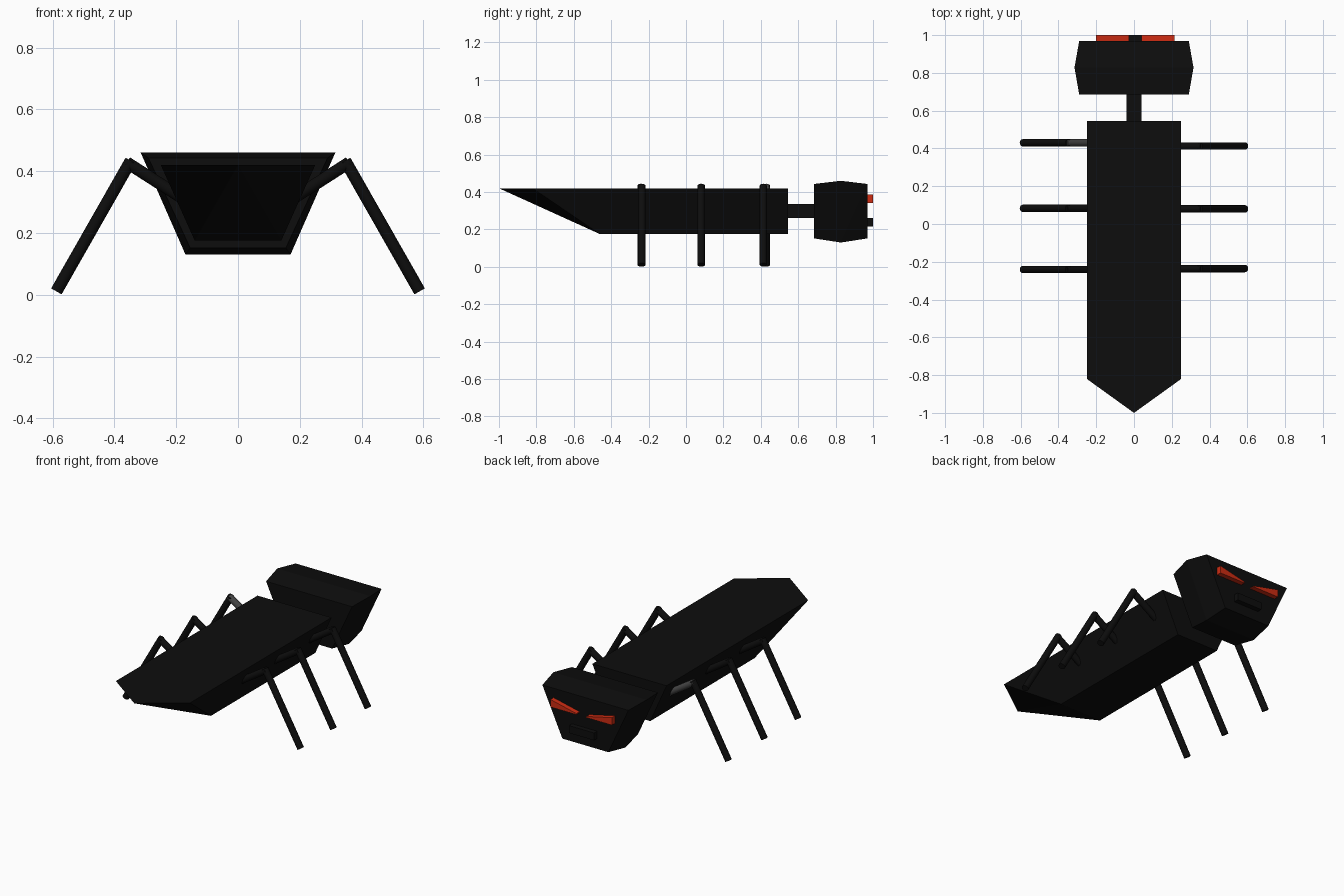
import bpy, bmesh
from mathutils import Vector

if "Cube" in bpy.data.objects:
    bpy.data.objects.remove(bpy.data.objects["Cube"])


def material(name, rgb):
    m = bpy.data.materials.new(name)
    m.diffuse_color = (*rgb, 1)
    m.use_nodes = True
    m.node_tree.nodes["Principled BSDF"].inputs["Base Color"].default_value = m.diffuse_color
    return m


BLACK = material("black", (0.004, 0.004, 0.004))
RED = material("red", (0.62, 0.025, 0.006))
GREY = material("dark_grey", (0.06, 0.06, 0.06))


def finish(name, bm, mat):
    bmesh.ops.recalc_face_normals(bm, faces=bm.faces)
    me = bpy.data.meshes.new(name)
    bm.to_mesh(me)
    bm.free()
    ob = bpy.data.objects.new(name, me)
    bpy.context.collection.objects.link(ob)
    me.materials.append(mat)
    return ob


def hull(name, points, mat):
    """Convex flat-faced solid around the points."""
    bm = bmesh.new()
    for p in points:
        bm.verts.new(p)
    bmesh.ops.convex_hull(bm, input=bm.verts)
    bmesh.ops.dissolve_limit(bm, angle_limit=0.01, verts=bm.verts, edges=bm.edges)
    return finish(name, bm, mat)


def box(name, lo, hi, mat):
    return hull(name, [(x, y, z) for x in (lo[0], hi[0])
                       for y in (lo[1], hi[1]) for z in (lo[2], hi[2])], mat)


def section(y, top, bottom, z0, z1):
    """Trapezoid cross-section, wide at the top."""
    return [(-top, y, z1), (top, y, z1), (bottom, y, z0), (-bottom, y, z0)]


def rod(name, a, b, r, mat):
    a, b = Vector(a), Vector(b)
    bpy.ops.mesh.primitive_cylinder_add(vertices=16, radius=r, depth=(b - a).length,
                                        location=(a + b) / 2)
    ob = bpy.context.object
    ob.name = name
    ob.rotation_mode = 'QUATERNION'
    ob.rotation_quaternion = (b - a).to_track_quat('Z', 'Y')
    ob.data.materials.append(mat)
    bpy.ops.object.shade_smooth_by_angle()


# body: trapezoid trough with a pointed, undercut tail
hull("body", section(0.545, 0.25, 0.14, 0.175, 0.42) + [
    (-0.25, -0.82, 0.42), (0.25, -0.82, 0.42), (0, -1, 0.42),
    (-0.14, -0.46, 0.175), (0.14, -0.46, 0.175)], BLACK)

# neck and head, the head bulging at its middle
box("neck", (-0.04, 0.5, 0.26), (0.04, 0.72, 0.335), BLACK)
hull("head", section(0.685, 0.29, 0.155, 0.152, 0.443)
     + section(0.828, 0.315, 0.17, 0.13, 0.46)
     + section(0.97, 0.29, 0.155, 0.152, 0.443), BLACK)

# slanted wedge eyes and mouth
for side, inner, outer in (("left", -0.027, -0.2), ("right", 0.04, 0.215)):
    hull(side + "_eye", [(x, y, z) for y in (0.96, 1.0) for x, z in
                         ((inner, 0.34), (inner, 0.347), (outer, 0.34), (outer, 0.386))], RED)
box("mouth", (-0.08, 0.96, 0.215), (0.09, 1.0, 0.26), BLACK)

# legs: upper part out of the body, lower part down to the ground
for side, s, ys in (("left", -1, (0.43, 0.083, -0.241)), ("right", 1, (0.413, 0.08, -0.236))):
    for place, y in zip(("front", "middle", "rear"), ys):
        grey = side == "left" and place == "front"
        name = f"{side}_{place}_leg"
        rod(name + "_upper", (s * 0.16, y, 0.30), (s * 0.36, y, 0.428), 0.0195,
            GREY if grey else BLACK)
        rod(name + "_lower", (s * 0.347, y, 0.434), (s * 0.588, y, 0.011), 0.0195, BLACK)
